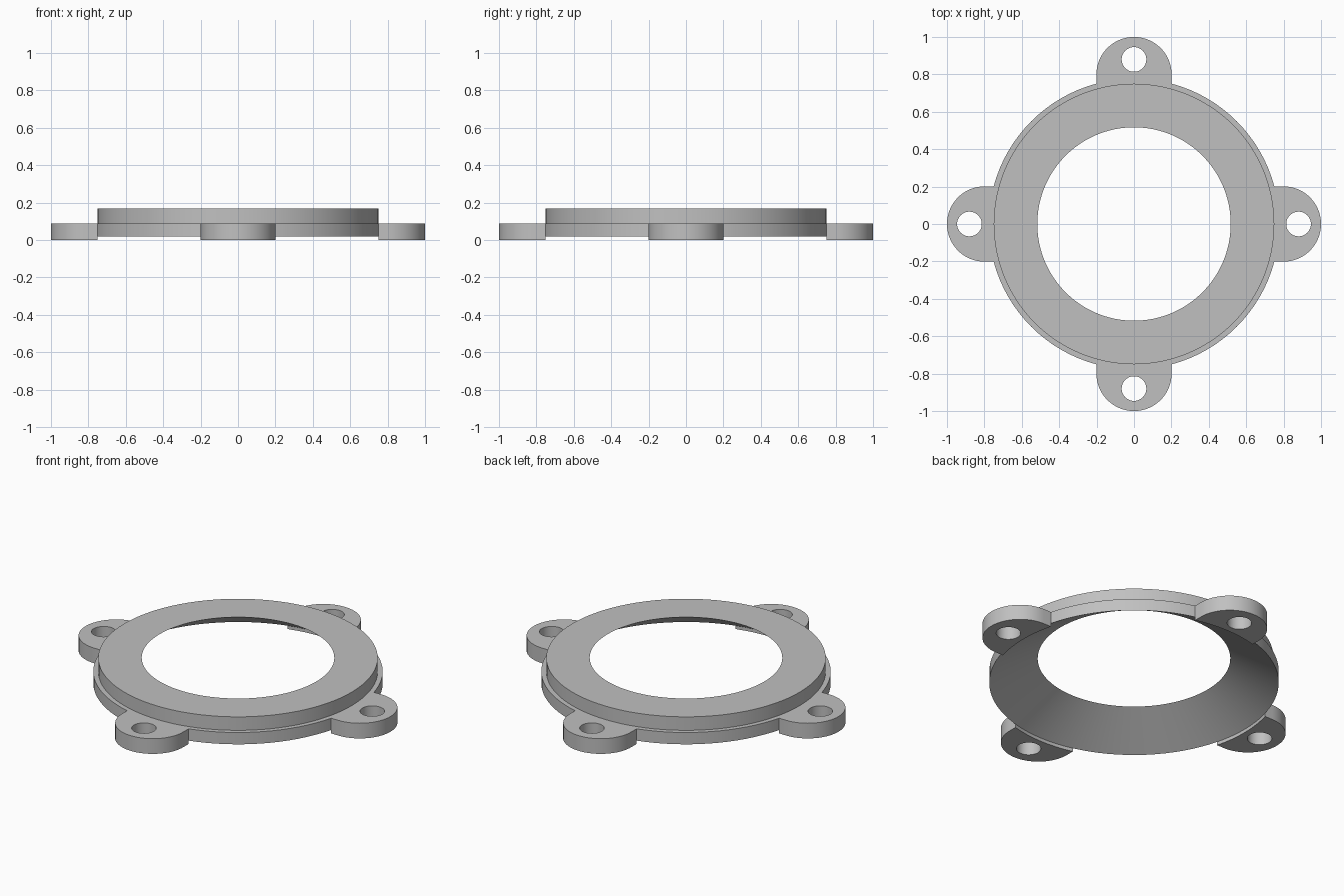
import bpy, bmesh
from math import sin, cos, pi, radians

cube = bpy.data.objects.get("Cube")
if cube:
    bpy.data.objects.remove(cube)

SEGMENTS = 96
FLANGE_R, FLANGE_TOP = 0.777, 0.09
STEP = 2 * pi / SEGMENTS
EAR_STEPS = 4                                   # ring segments either side of an ear
EAR_R = FLANGE_R * sin(EAR_STEPS * STEP)
EAR_Y, HOLE_Y, HOLE_R = 0.80, 0.88, 0.066

grey = bpy.data.materials.new("plain_grey")
grey.use_nodes = True
colour = (0.53, 0.53, 0.53, 1)
grey.diffuse_color = colour
grey.node_tree.nodes["Principled BSDF"].inputs["Base Color"].default_value = colour


def finish(name, bm):
    bmesh.ops.recalc_face_normals(bm, faces=bm.faces)
    mesh = bpy.data.meshes.new(name)
    bm.to_mesh(mesh)
    bm.free()
    mesh.materials.append(grey)
    obj = bpy.data.objects.new(name, mesh)
    bpy.context.collection.objects.link(obj)
    bpy.ops.object.select_all(action='DESELECT')
    obj.select_set(True)
    bpy.context.view_layer.objects.active = obj
    bpy.ops.object.shade_smooth_by_angle(angle=radians(25))
    return obj


def loop(bm, points):
    verts = [bm.verts.new((x, y, 0)) for x, y in points]
    return [bm.edges.new((a, b)) for a, b in zip(verts, verts[1:] + verts[:1])]


# Stepped ring with a conical underside
profile = [(FLANGE_R, 0.02), (FLANGE_R, FLANGE_TOP), (0.75, FLANGE_TOP),
           (0.75, 0.17), (0.517, 0.17)]
bm = bmesh.new()
rows = [[bm.verts.new((r * cos(i * STEP), r * sin(i * STEP), z)) for r, z in profile]
        for i in range(SEGMENTS)]
for i, row in enumerate(rows):
    following = rows[(i + 1) % SEGMENTS]
    for j in range(len(profile)):
        k = (j + 1) % len(profile)
        bm.faces.new((row[j], following[j], following[k], row[k]))
finish("ring", bm)

# Four rounded mounting ears, each with a bolt hole
for turn, side in enumerate(("back", "left_side", "front", "right_side")):
    bm = bmesh.new()
    arc = [(FLANGE_R * sin(i * STEP), FLANGE_R * cos(i * STEP))
           for i in range(-EAR_STEPS, EAR_STEPS + 1)]
    dome = [(EAR_R * cos(i * pi / 32), EAR_Y + 0.2 * sin(i * pi / 32)) for i in range(33)]
    hole = [(HOLE_R * cos(i * pi / 20), HOLE_Y + HOLE_R * sin(i * pi / 20)) for i in range(40)]
    edges = loop(bm, arc + dome) + loop(bm, hole)
    bmesh.ops.triangle_fill(bm, edges=edges, use_beauty=True)
    extruded = bmesh.ops.extrude_face_region(bm, geom=bm.faces[:], use_keep_orig=True)
    top = [v for v in extruded["geom"] if isinstance(v, bmesh.types.BMVert)]
    bmesh.ops.translate(bm, verts=top, vec=(0, 0, FLANGE_TOP))
    ear = finish("mounting_ear_" + side, bm)
    ear.rotation_euler.z = -turn * pi / 2
